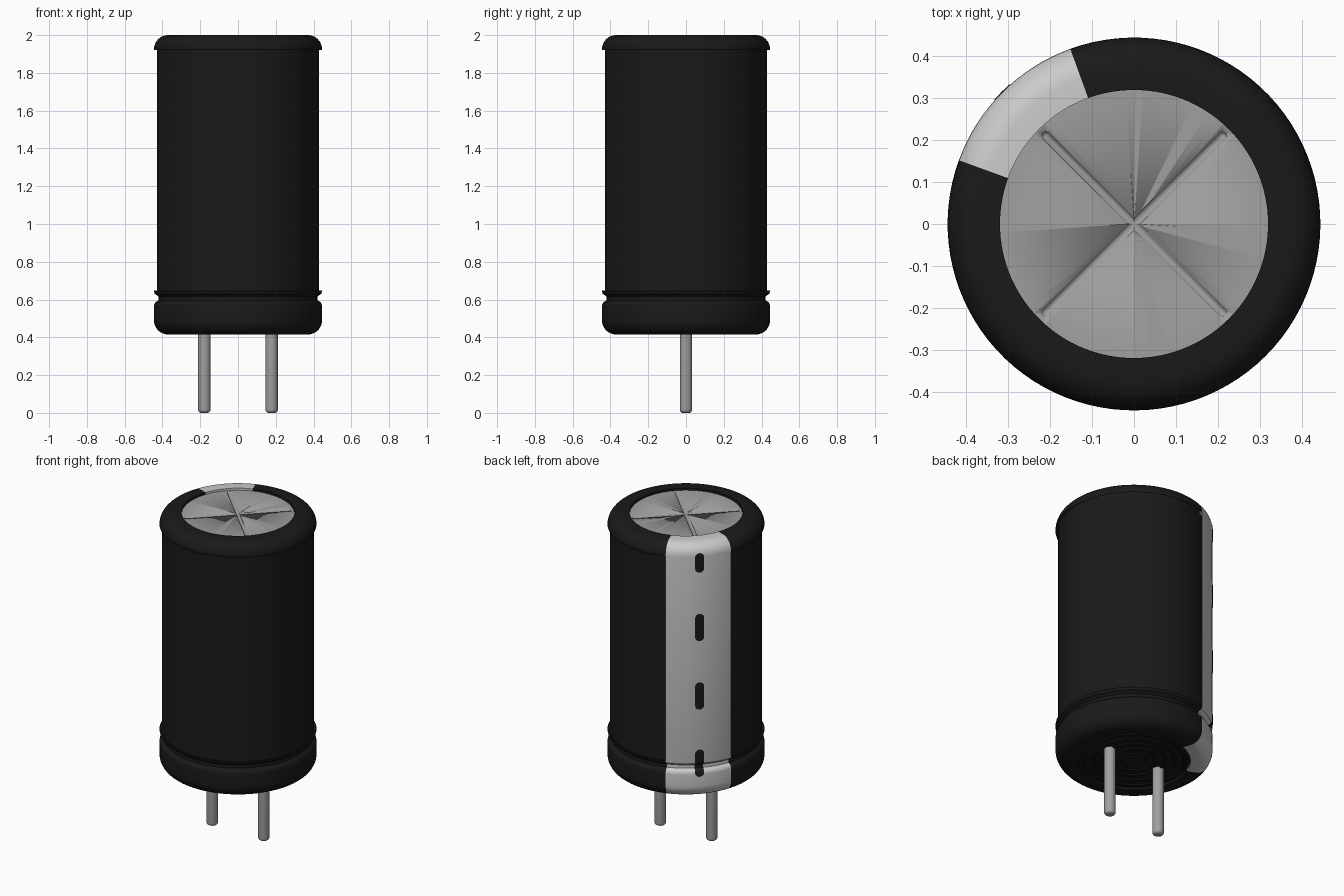
import bpy, bmesh, math
from mathutils import Matrix

if "Cube" in bpy.data.objects:
    bpy.data.objects.remove(bpy.data.objects["Cube"])


def material(name, v):
    m = bpy.data.materials.new(name)
    m.diffuse_color = (v, v, v, 1)
    m.use_nodes = True
    m.node_tree.nodes["Principled BSDF"].inputs["Base Color"].default_value = m.diffuse_color
    return m


BLACK = material("black_plastic", 0.01)
WHITE = material("stripe_grey", 0.75)
METAL = material("metal_grey", 0.35)


def finish(name, bm, mat, angle=35):
    bmesh.ops.remove_doubles(bm, verts=bm.verts, dist=1e-5)
    bmesh.ops.recalc_face_normals(bm, faces=bm.faces)
    me = bpy.data.meshes.new(name)
    bm.to_mesh(me)
    bm.free()
    me.materials.append(mat)
    ob = bpy.data.objects.new(name, me)
    bpy.context.collection.objects.link(ob)
    bpy.ops.object.select_all(action='DESELECT')
    ob.select_set(True)
    bpy.context.view_layer.objects.active = ob
    bpy.ops.object.shade_smooth_by_angle(angle=math.radians(angle))
    return ob


def lathe(name, profile, mat, a0=0, a1=360, steps=96, closed=False, move=None):
    """Sweep an (r, z) profile about z between two angles in degrees."""
    bm = bmesh.new()
    rot = math.radians(a0)
    vs = [bm.verts.new((r * math.cos(rot), r * math.sin(rot), z)) for r, z in profile]
    n = len(vs)
    es = [bm.edges.new((vs[i], vs[(i + 1) % n])) for i in range(n if closed else n - 1)]
    bmesh.ops.spin(bm, geom=vs + es, cent=(0, 0, 0), axis=(0, 0, 1),
                   angle=math.radians(a1 - a0), steps=steps)
    if move:
        bmesh.ops.transform(bm, matrix=move, verts=bm.verts)
    return finish(name, bm, mat)


def arc(cr, cz, rad, d0, d1, n=8):
    return [(cr + rad * math.cos(math.radians(d0 + (d1 - d0) * i / n)),
             cz + rad * math.sin(math.radians(d0 + (d1 - d0) * i / n))) for i in range(n + 1)]


# Sleeve profile pieces: rolled top rim, crimp groove, rounded foot
rim = [(0.32, 1.982), (0.32, 2.0)] + arc(0.37, 1.925, 0.075, 90, 0)
groove = [(0.445, 0.645), (0.441, 0.63), (0.428, 0.622), (0.42, 0.615), (0.42, 0.602)]
foot = arc(0.415, 0.565, 0.03, 80, 0, 5) + arc(0.37, 0.49, 0.075, 0, -90) + \
    [(0.32, 0.415), (0.32, 0.43)]
wall = [(0.443, 1.921), (0.43, 1.93), (0.43, 0.64), (0.443, 0.648)]

# Black sleeve leaves a gap that the raised polarity stripe fills
S0, S1 = 110, 160
lathe("sleeve", rim + wall + groove + foot, BLACK, S1, S0 + 360, 84)
lathe("polarity_stripe", rim + groove + foot, WHITE, S0, S1, 16)
lathe("inner_can", [(0, 1.97), (0.32, 1.97), (0.429, 1.91), (0.429, 0.66),
                    (0.412, 0.61), (0.412, 0.5), (0.32, 0.45), (0, 0.45)], BLACK)

# Thin side walls closing the stripe edges
for i, a in enumerate((S0, S1)):
    lathe(f"stripe_edge_{i + 1}", [(0.428, 1.925), (0.445, 1.925), (0.445, 0.645), (0.428, 0.645)],
          WHITE, a - 0.1 + 0.2 * (1 - i), a + 0.1 - 0.2 * i, 1, True)

# Minus-sign dashes, curved along the stripe surface
outline = (rim + groove + foot)[2:-2]


def radius_at(z):
    for (r0, z0), (r1, z1) in zip(outline, outline[1:]):
        if z1 <= z <= z0 and z0 > z1:
            return r0 + (r1 - r0) * (z0 - z) / (z0 - z1)
    return 0.445


for i, zc in enumerate((1.886, 1.483, 1.055, 0.635)):
    half_len = 0.06 if i == 0 else 0.085
    hw = 0.026
    bm = bmesh.new()
    rows = []
    for k in range(41):
        t = -math.cos(math.pi * k / 40) * half_len
        over = max(0, abs(t) - (half_len - hw))
        w = math.sqrt(max(1e-6, hw * hw - over * over))
        r = radius_at(zc + t) + 0.0015
        rows.append([bm.verts.new((r * math.cos(math.radians(135) + w * s / 0.445),
                                   r * math.sin(math.radians(135) + w * s / 0.445), zc + t))
                     for s in (-1, -0.5, 0, 0.5, 1)])
    for a, b in zip(rows, rows[1:]):
        for j in range(4):
            bm.faces.new((a[j + 1], a[j], b[j], b[j + 1]))
    finish(f"stripe_dash_{i + 1}", bm, BLACK)

# Metal top with a pressed vent cross
top = lathe("vent_top", [(0, 1.96), (0.325, 1.96), (0.325, 1.987), (0, 1.987)], METAL)
capsule = arc(0, 0.297, 0.011, 90, 0, 4) + arc(0, -0.297, 0.011, 0, -90, 4)
for i, a in enumerate((45, 135)):
    m = Matrix.Translation((0, 0, 1.989)) @ Matrix.Rotation(math.radians(a), 4, 'Z') \
        @ Matrix.Rotation(math.pi / 2, 4, 'Y')
    cutter = lathe(f"vent_cutter_{i + 1}", capsule, METAL, steps=16, move=m)
    cutter.hide_render = True
    cutter.hide_set(True)
    mod = top.modifiers.new("vent_cut", 'BOOLEAN')
    mod.operation = 'DIFFERENCE'
    mod.solver = 'EXACT'
    mod.object = cutter

# Rubber base plug with shallow concentric steps
rings = [(0, 0.428)]
for k in range(1, 6):
    r = 0.055 * k
    rings += [(r, 0.428), (r + 0.006, 0.422), (r + 0.018, 0.422), (r + 0.024, 0.428)]
lathe("base_plug", rings + [(0.325, 0.428)], BLACK)

# Two leads with rounded tips
for side, x in (("left", -0.178), ("right", 0.178)):
    lathe(f"lead_{side}", [(0, 0.0), (0.015, 0.0)] + arc(0.015, 0.018, 0.018, -75, 0, 5)
          + [(0.033, 0.44), (0, 0.44)], METAL, steps=32, move=Matrix.Translation((x, 0, 0)))
